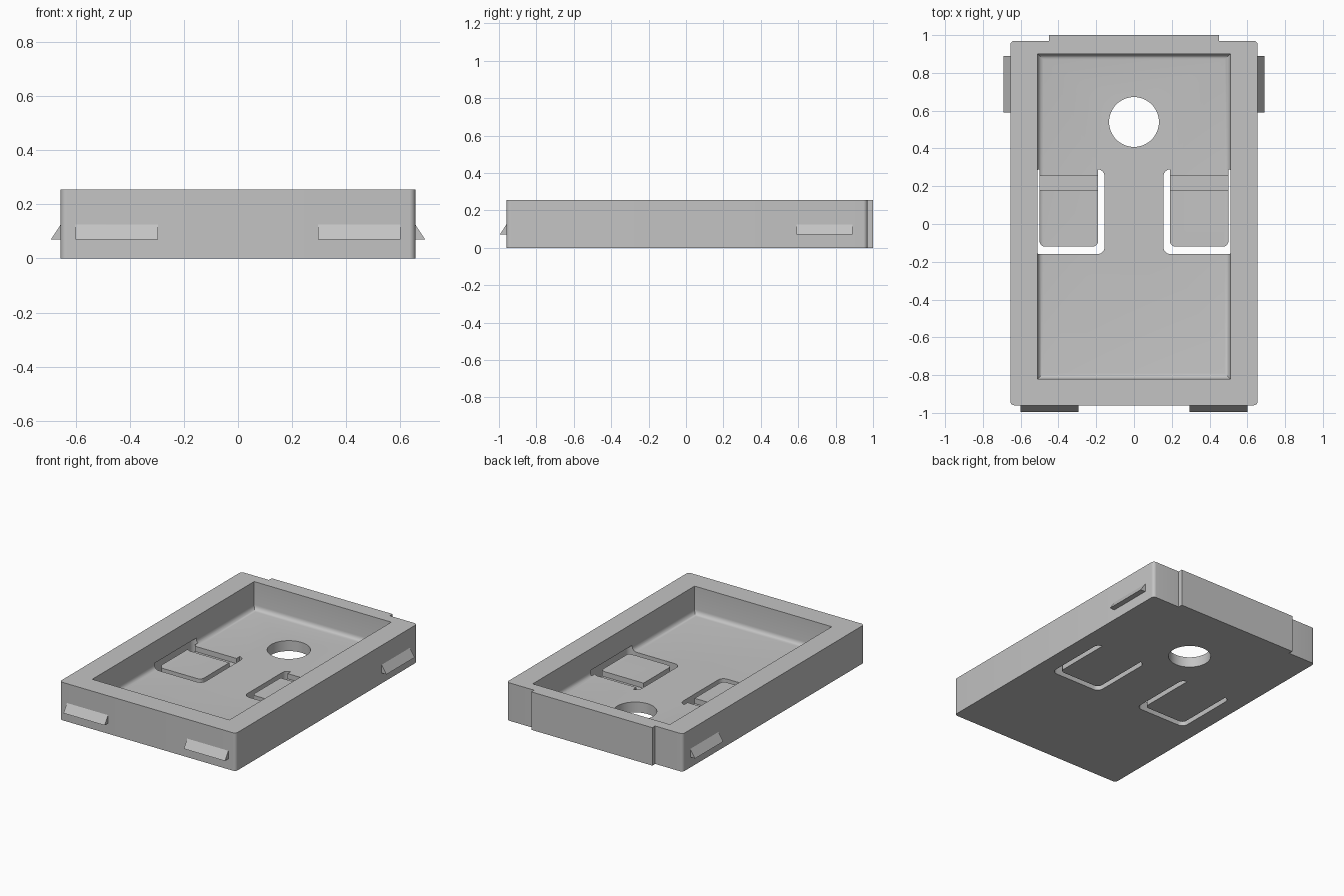
import bpy, bmesh, math
from mathutils import Vector

if "Cube" in bpy.data.objects:
    bpy.data.objects.remove(bpy.data.objects["Cube"])

grey = bpy.data.materials.new("plain grey")
grey.diffuse_color = (0.55, 0.55, 0.55, 1)
grey.use_nodes = True
grey.node_tree.nodes["Principled BSDF"].inputs["Base Color"].default_value = grey.diffuse_color

FLOOR, TOP = 0.07, 0.255


def prism(name, pts, z0, z1):
    """Extrude an outline in the xy plane from z0 up to z1."""
    bm = bmesh.new()
    face = bm.faces.new([bm.verts.new((x, y, z0)) for x, y in pts])
    ext = bmesh.ops.extrude_face_region(bm, geom=[face])
    verts = [v for v in ext["geom"] if isinstance(v, bmesh.types.BMVert)]
    bmesh.ops.translate(bm, verts=verts, vec=(0, 0, z1 - z0))
    return finish(name, bm)


def finish(name, bm):
    bmesh.ops.recalc_face_normals(bm, faces=bm.faces)
    mesh = bpy.data.meshes.new(name)
    bm.to_mesh(mesh)
    bm.free()
    mesh.materials.append(grey)
    ob = bpy.data.objects.new(name, mesh)
    bpy.context.collection.objects.link(ob)
    return ob


def rounded(x0, x1, y0, y1, r, n=6):
    """Outline of a rectangle with rounded corners."""
    pts = []
    centres = [(x1 - r, y1 - r), (x0 + r, y1 - r), (x0 + r, y0 + r), (x1 - r, y0 + r)]
    for k, (cx, cy) in enumerate(centres):
        for i in range(n + 1):
            a = math.pi / 2 * (k + i / n)
            pts.append((cx + r * math.cos(a), cy + r * math.sin(a)))
    return pts


def boolean(ob, other, op):
    """Apply a boolean and drop the helper."""
    mod = ob.modifiers.new("bool", "BOOLEAN")
    mod.operation, mod.object, mod.solver = op, other, "EXACT"
    bpy.context.view_layer.objects.active = ob
    bpy.ops.object.modifier_apply(modifier=mod.name)
    bpy.data.objects.remove(other)


# Tray body with the raised back plate
tray = prism("tray", rounded(-0.655, 0.655, -0.96, 0.97, 0.022), 0, TOP)
plate = prism("back_plate", [(-0.45, 0.9), (0.45, 0.9), (0.45, 1.0), (-0.45, 1.0)], 0, TOP)
boolean(tray, plate, "UNION")

# Pocket, its bottom edges rounded to leave a fillet round the floor
bm = bmesh.new()
bmesh.ops.create_cube(bm, size=1)
for v in bm.verts:
    v.co = Vector((v.co.x * 1.02, v.co.y * 1.72 + 0.04, FLOOR if v.co.z < 0 else 0.4))
bottom = [e for e in bm.edges if all(v.co.z < 0.1 for v in e.verts)]
bmesh.ops.bevel(bm, geom=bottom, offset=0.03, segments=5, profile=0.5, affect="EDGES")
boolean(tray, finish("pocket_cutter", bm), "DIFFERENCE")

# Round hole through the floor
ring = [(0.132 * math.cos(a), 0.54 + 0.132 * math.sin(a))
        for a in (math.tau * i / 48 for i in range(48))]
boolean(tray, prism("hole_cutter", ring, -0.1, 0.2), "DIFFERENCE")

# U slots freeing a flap on each side, plus a hinge groove across each flap
for s in (-1, 1):
    xs = sorted((s * 0.155, s * 0.535))
    fx = sorted((s * 0.19, s * 0.50))
    slot = prism("slot_cutter", rounded(*xs, -0.16, 0.29, 0.04), -0.1, 0.11)
    core = prism("flap_core", rounded(*fx, -0.12, 0.5, 0.03), -0.2, 0.3)
    boolean(slot, core, "DIFFERENCE")
    boolean(tray, slot, "DIFFERENCE")
    groove = prism("groove_cutter", [(fx[0] - 0.01, 0.18), (fx[1] + 0.01, 0.18),
                                     (fx[1] + 0.01, 0.255), (fx[0] - 0.01, 0.255)],
                   0.035, 0.11)
    boolean(tray, groove, "DIFFERENCE")


def clip(name, base, along, out):
    """Wedge clip: flat underside, sloping top, running from base along a wall."""
    bm = bmesh.new()
    ends = []
    for shift in (Vector((0, 0, 0)), Vector(along)):
        p = Vector(base) + shift
        o = Vector(out)
        ends.append([bm.verts.new(q) for q in (
            p - o * 0.01 + Vector((0, 0, 0.07)), p + o * 0.036 + Vector((0, 0, 0.07)),
            p + Vector((0, 0, 0.125)), p - o * 0.01 + Vector((0, 0, 0.125)))])
    a, b = ends
    bm.faces.new(a)
    bm.faces.new(b)
    for i in range(4):
        j = (i + 1) % 4
        bm.faces.new((a[i], a[j], b[j], b[i]))
    return finish(name, bm)


# Wedge clips on both side walls and the front wall
for s, side in ((-1, "left"), (1, "right")):
    clip(side + "_side_clip", (s * 0.655, 0.59, 0), (0, 0.30, 0), (s, 0, 0))
    clip(side + "_front_clip", (s * 0.295, -0.96, 0), (s * 0.305, 0, 0), (0, -1, 0))

# Smooth the rounded edges only
bpy.ops.object.select_all(action="DESELECT")
tray.select_set(True)
bpy.context.view_layer.objects.active = tray
bpy.ops.object.shade_smooth_by_angle(angle=math.radians(30))
